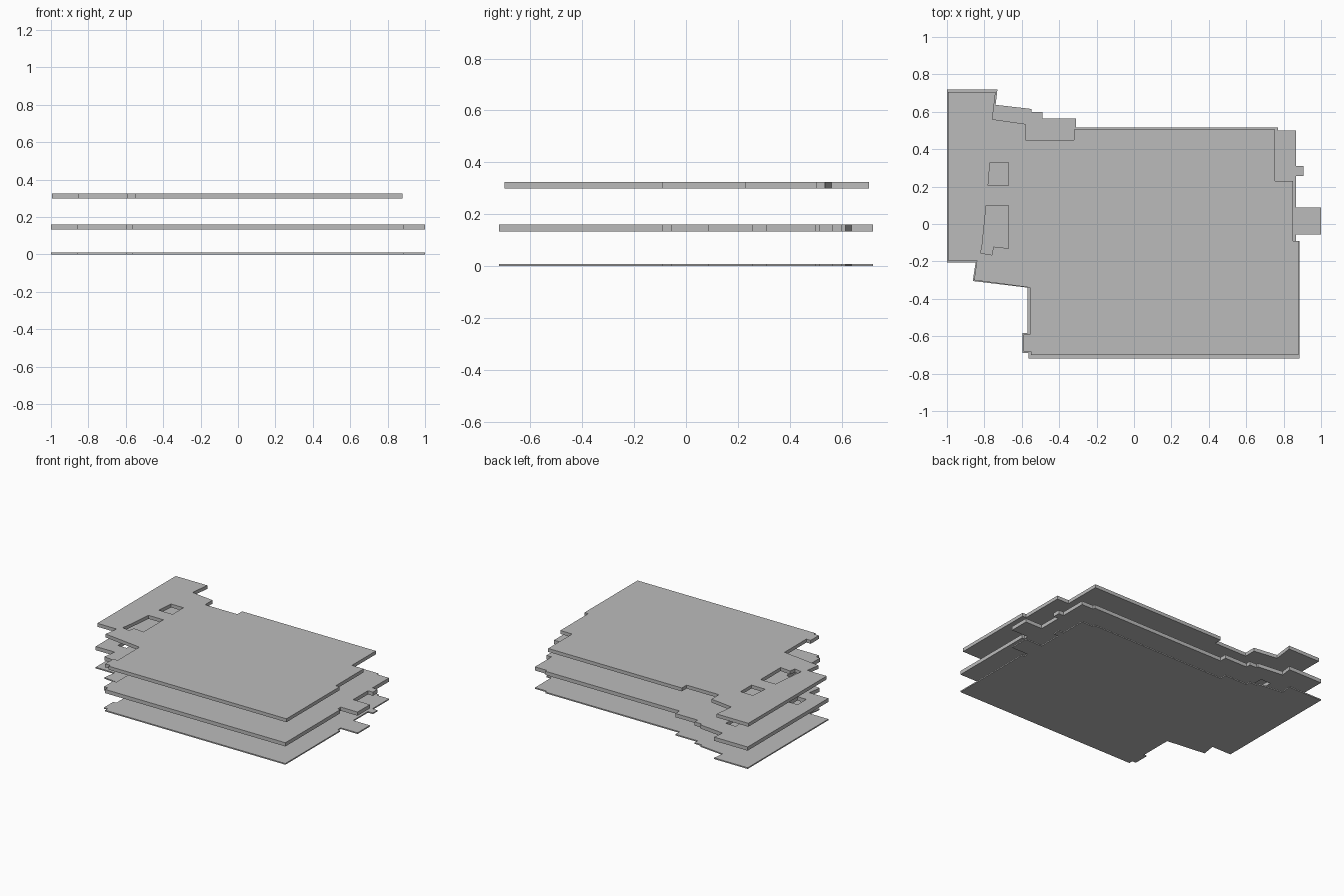
import bpy
import bmesh

default_cube = bpy.data.objects.get("Cube")
if default_cube:
    bpy.data.objects.remove(default_cube, do_unlink=True)

# One plain grey for every slab
grey = bpy.data.materials.new("light_grey")
grey.use_nodes = True
colour = (0.5, 0.5, 0.5, 1)
grey.diffuse_color = colour
grey.node_tree.nodes["Principled BSDF"].inputs["Base Color"].default_value = colour


def rectangle(left, right, front, back):
    """Corner points of an axis-aligned opening."""
    return [(left, front), (right, front), (right, back), (left, back)]


def slab(name, outline, bottom, top, holes=()):
    """Flat plate cut from an outline, with openings, between two heights."""
    curve = bpy.data.curves.new(name + "_profile", "CURVE")
    curve.dimensions = "2D"
    curve.fill_mode = "BOTH"
    curve.extrude = (top - bottom) / 2
    for loop in [outline, *holes]:
        spline = curve.splines.new("POLY")
        spline.points.add(len(loop) - 1)
        for point, (x, y) in zip(spline.points, loop):
            point.co = (x, y, 0, 1)
        spline.use_cyclic_u = True

    # Turn the filled profile into a clean flat-faced mesh
    helper = bpy.data.objects.new(name + "_helper", curve)
    bpy.context.scene.collection.objects.link(helper)
    graph = bpy.context.evaluated_depsgraph_get()
    mesh = bpy.data.meshes.new_from_object(helper.evaluated_get(graph))
    bpy.data.objects.remove(helper, do_unlink=True)
    bm = bmesh.new()
    bm.from_mesh(mesh)
    bmesh.ops.remove_doubles(bm, verts=bm.verts, dist=0.0001)
    bmesh.ops.recalc_face_normals(bm, faces=bm.faces)
    for face in bm.faces:
        face.smooth = False
        face.material_index = 0
    bmesh.ops.translate(bm, verts=bm.verts, vec=(0, 0, (top + bottom) / 2))
    bm.to_mesh(mesh)
    bm.free()
    mesh.name = name
    mesh.materials.clear()
    mesh.materials.append(grey)
    plate = bpy.data.objects.new(name, mesh)
    bpy.context.scene.collection.objects.link(plate)
    return plate


# Wide outline shared by the two lower slabs, clockwise from the back right corner
wide_outline = [
    (-1, .72), (-.73, .72), (-.74, .637), (-.547, .615), (-.547, .6),
    (-.49, .6), (-.49, .565), (-.31, .565), (-.31, .517), (.77, .517),
    (.77, .5), (.865, .5),
    # Small and large tabs on the left side
    (.865, .31), (.905, .31), (.905, .257), (.865, .257),
    (.865, .087), (1, .087), (1, -.055), (.865, -.055),
    (.865, -.09), (.885, -.09), (.885, -.72), (-.565, -.72),
    # Shallow bay and slanted step on the right side
    (-.565, -.69), (-.595, -.69), (-.595, -.583), (-.57, -.583),
    (-.57, -.34), (-.862, -.305), (-.847, -.207), (-1, -.207),
]

# Slightly smaller outline of the upper slab, with deeper corner notches
upper_outline = [
    (-.995, .705), (-.74, .705), (-.757, .56), (-.58, .535),
    (-.58, .45), (-.32, .45), (-.32, .505), (.755, .505),
    (.755, .23), (.85, .23), (.85, -.09), (.88, -.09),
    (.88, -.7), (-.55, -.7), (-.55, -.683), (-.59, -.683),
    (-.59, -.59), (-.555, -.59), (-.555, -.34),
    (-.855, -.3), (-.84, -.195), (-.995, -.195),
]

# Openings: a small shaft and a larger stairwell with a corner nook
shaft = [(-.78, .205), (-.67, .205), (-.67, .33), (-.77, .33)]
stairwell = [
    (-.79, .1), (-.67, .1), (-.67, -.13), (-.752, -.121),
    (-.76, -.165), (-.82, -.155), (-.812, -.115),
]
middle_openings = [rectangle(-.89, -.82, -.11, -.01), rectangle(-.75, -.67, .4, .5)]

slab("ground_slab", wide_outline, 0, .009)
slab("middle_slab", wide_outline, .133, .16, middle_openings)
slab("upper_slab", upper_outline, .3, .325, [shaft, stairwell])
